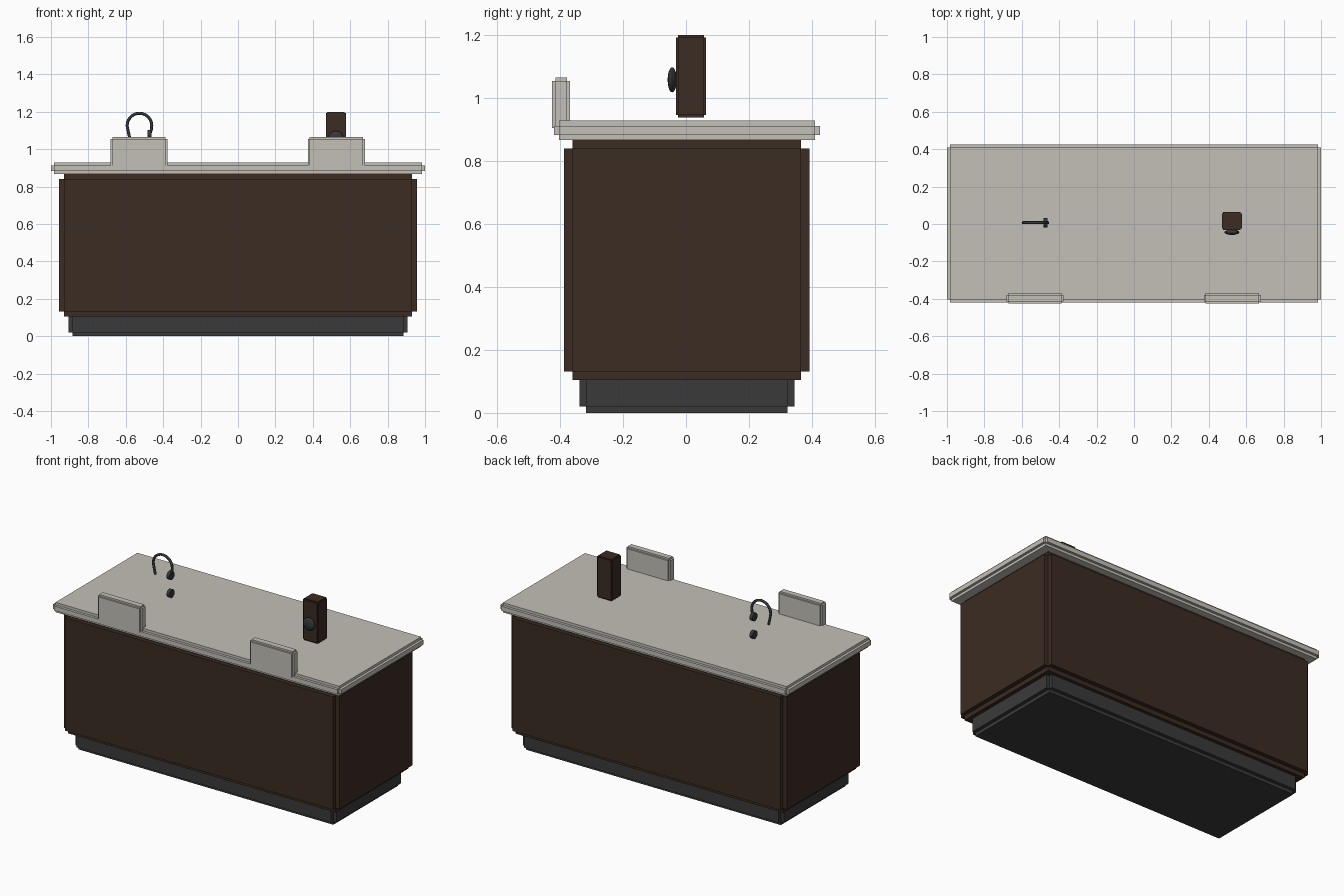
import bpy, bmesh, math
from mathutils import Matrix

if "Cube" in bpy.data.objects:
    bpy.data.objects.remove(bpy.data.objects["Cube"])


def material(name, rgb):
    m = bpy.data.materials.new(name)
    m.diffuse_color = (*rgb, 1.0)
    m.use_nodes = True
    m.node_tree.nodes["Principled BSDF"].inputs["Base Color"].default_value = m.diffuse_color
    return m


STONE = material("pale stone", (0.546, 0.527, 0.474))
WOOD = material("dark wood", (0.044, 0.025, 0.016))
PLINTH = material("charcoal", (0.042, 0.042, 0.042))
METAL = material("dark metal", (0.036, 0.038, 0.042))


def finish(bm, name, mat):
    bmesh.ops.recalc_face_normals(bm, faces=bm.faces)
    mesh = bpy.data.meshes.new(name)
    bm.to_mesh(mesh)
    bm.free()
    mesh.materials.append(mat)
    ob = bpy.data.objects.new(name, mesh)
    bpy.context.collection.objects.link(ob)
    return ob


def notched_box(name, x, y, z, notch, mat):
    """Box given by (min, max) ranges, with a square rebate along every edge."""
    bm = bmesh.new()
    bmesh.ops.create_cube(bm, size=1)
    for v in bm.verts:
        v.co = [r[0] if c < 0 else r[1] for c, r in zip(v.co, (x, y, z))]
    bmesh.ops.bevel(bm, geom=bm.edges[:], offset=notch, offset_type='OFFSET',
                    segments=2, profile=0.0, affect='EDGES')
    return finish(bm, name, mat)


def smooth(ob):
    bpy.ops.object.select_all(action='DESELECT')
    ob.select_set(True)
    bpy.context.view_layer.objects.active = ob
    bpy.ops.object.shade_smooth_by_angle(angle=math.radians(40))


# Counter body
notched_box("plinth", (-0.905, 0.905), (-0.339, 0.344), (0, 0.128), 0.021, PLINTH)
notched_box("cabinet", (-0.956, 0.956), (-0.387, 0.392), (0.105, 0.867), 0.027, WOOD)
notched_box("countertop", (-1, 1), (-0.42, 0.425), (0.867, 0.928), 0.016, STONE)

# Upright panels on the front edge
for side, cx in (("left", -0.529), ("right", 0.526)):
    notched_box(side + "_panel", (cx - 0.153, cx + 0.153), (-0.425, -0.368),
                (0.895, 1.065), 0.0105, STONE)

# Dispenser with a flattened round button
notched_box("dispenser", (0.47, 0.577), (-0.032, 0.064), (0.939, 1.2), 0.007, WOOD)
bm = bmesh.new()
bmesh.ops.create_uvsphere(bm, u_segments=16, v_segments=10, radius=0.04,
                          matrix=Matrix.Translation((0.5235, -0.044, 1.058))
                          @ Matrix.Diagonal((1, 0.36, 1, 1)))
smooth(finish(bm, "dispenser_button", METAL))

# Tap knobs, round about the x axis
for label, z in (("lower", 0.965), ("upper", 1.077)):
    bm = bmesh.new()
    bmesh.ops.create_cone(bm, cap_ends=True, segments=16, radius1=0.0255,
                          radius2=0.0255, depth=0.021,
                          matrix=Matrix.Translation((-0.473, 0.007, z))
                          @ Matrix.Rotation(math.pi / 2, 4, 'Y'))
    smooth(finish(bm, label + "_knob", METAL))

# Arched spout
path = [(-0.475, 1.077), (-0.464, 1.1)]
path += [(-0.527 + 0.066 * math.cos(a), 1.126 + 0.066 * math.sin(a))
         for a in (math.pi * i / 12 for i in range(13))]
path += [(-0.587, 1.095), (-0.578, 1.055)]
curve = bpy.data.curves.new("spout", 'CURVE')
curve.dimensions = '3D'
curve.bevel_depth = 0.008
curve.bevel_resolution = 2
curve.use_fill_caps = True
spline = curve.splines.new('POLY')
spline.points.add(len(path) - 1)
for p, (x, z) in zip(spline.points, path):
    p.co = (x, 0.007, z, 1)
curve.materials.append(METAL)
spout = bpy.data.objects.new("spout", curve)
bpy.context.collection.objects.link(spout)
